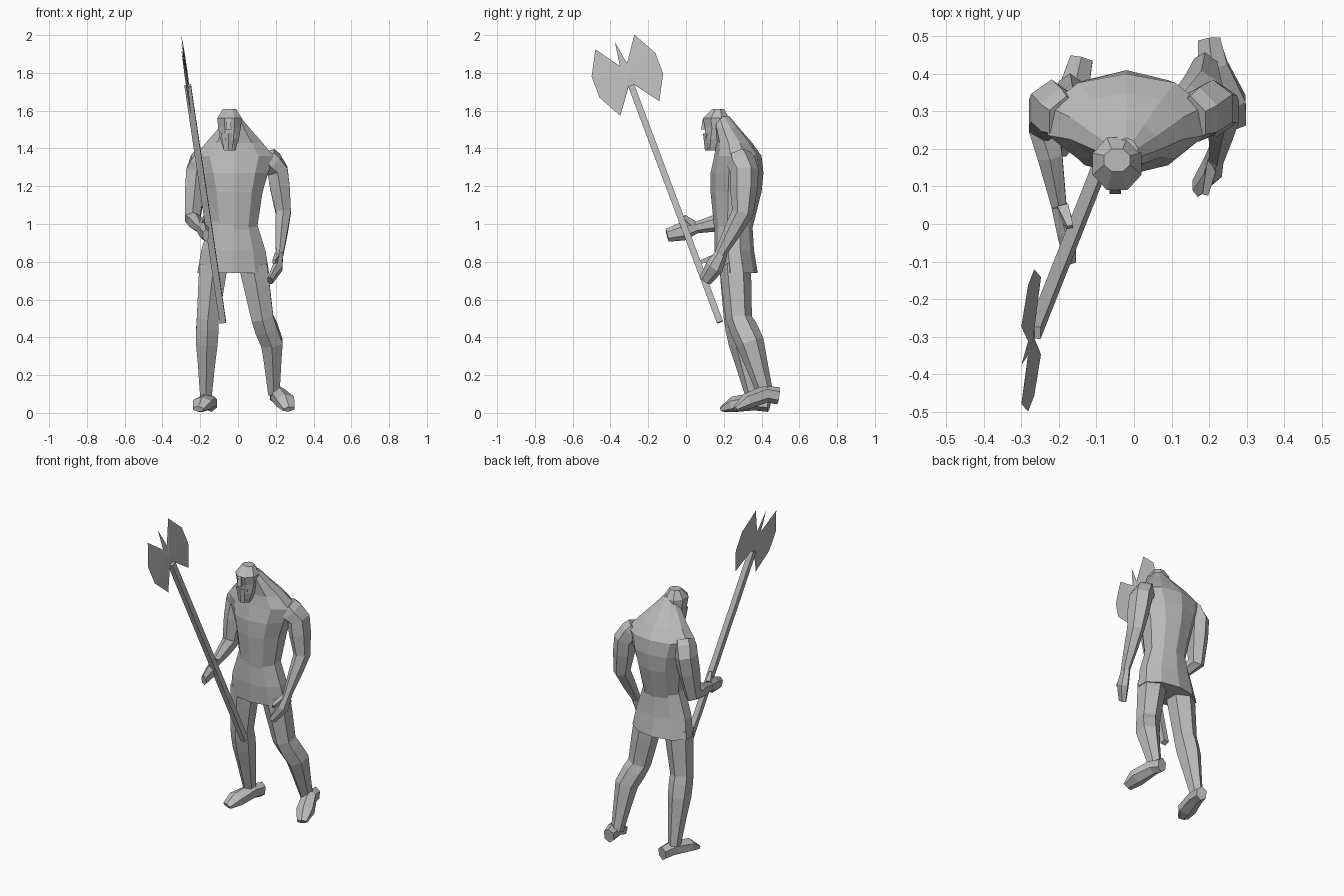
import bpy, bmesh, math
from mathutils import Vector

default_cube = bpy.data.objects.get("Cube")
if default_cube:
    bpy.data.objects.remove(default_cube)

shade = (.5, .5, .5, 1)
stone_grey = bpy.data.materials.new("stone_grey")
stone_grey.use_nodes = True
stone_grey.diffuse_color = shade
stone_grey.node_tree.nodes["Principled BSDF"].inputs["Base Color"].default_value = shade


def finish(name, bm):
    """Turn a bmesh into a flat-shaded grey object."""
    bmesh.ops.recalc_face_normals(bm, faces=bm.faces)
    mesh = bpy.data.meshes.new(name)
    bm.to_mesh(mesh)
    bm.free()
    mesh.materials.append(stone_grey)
    part = bpy.data.objects.new(name, mesh)
    bpy.context.collection.objects.link(part)


def section(centre, across, along, sides):
    """Flat-sided polygon filling the box spanned by two half-axis vectors."""
    angles = [math.tau * (i + .5) / sides for i in range(sides)]
    widest = max(math.cos(angle) for angle in angles)
    deepest = max(math.sin(angle) for angle in angles)
    return [centre + across * (math.cos(angle) / widest) + along * (math.sin(angle) / deepest)
            for angle in angles]


def skin(name, sections):
    """Join sections with quads and close both ends."""
    bm = bmesh.new()
    loops = [[bm.verts.new(point) for point in points] for points in sections]
    for lower, upper in zip(loops, loops[1:]):
        for i in range(len(lower)):
            bm.faces.new((lower[i - 1], lower[i], upper[i], upper[i - 1]))
    bm.faces.new(loops[0])
    bm.faces.new(loops[-1])
    finish(name, bm)


def body(name, middle, levels, sides):
    """Stack level sections given as height, half width, front and back."""
    skin(name, [section(Vector((middle, (front + back) / 2, height)),
                        Vector((width, 0, 0)), Vector((0, (back - front) / 2, 0)), sides)
                for height, width, front, back in levels])


def limb(name, joints, radii, depth, end_depth, bulge=0, sides=6):
    """Sweep a tapering tube through joints, with a muscle bulge inside each bone."""
    joints = [Vector(joint) for joint in joints]
    path = list(zip(joints, radii))
    if bulge:
        muscles = [(a.lerp(b, .4), (r + s) / 2 * (1 + bulge))
                   for (a, r), (b, s) in zip(path, path[1:])]
        path = [ring for pair in zip(path, muscles) for ring in pair] + path[-1:]
    last = len(path) - 1
    sections = []
    for i, (centre, radius) in enumerate(path):
        direction = (path[min(i + 1, last)][0] - path[max(i - 1, 0)][0]).normalized()
        across = Vector((1, 0, 0))
        across = (across - direction * direction.x).normalized()
        thickness = radius * (depth + (end_depth - depth) * i / last)
        sections.append(section(centre, across * radius,
                                direction.cross(across) * thickness, sides))
    skin(name, sections)


# Torso with broad sloping shoulders and thick neck, and the flared skirt below
body("torso", -.02, [
    (.97, .12, .15, .35), (1.17, .15, .13, .4), (1.27, .18, .13, .41),
    (1.36, .21, .15, .4), (1.43, .15, .16, .35), (1.51, .08, .15, .28),
    (1.57, .03, .15, .23)], sides=10)
body("tunic_skirt", -.025, [
    (.74, .19, .16, .38), (.86, .17, .15, .36), (1.02, .12, .15, .35)], sides=10)

# Head with brow, nose and beard
body("head", -.045, [
    (1.39, .03, .11, .17), (1.45, .05, .1, .2), (1.51, .06, .1, .23),
    (1.56, .065, .09, .23), (1.61, .035, .14, .2)], sides=8)
limb("nose", [(-.05, .1, 1.56), (-.05, .095, 1.5)], [.01, .015], depth=1, end_depth=1, sides=4)
body("beard", -.05, [(1.39, .025, .1, .16), (1.48, .04, .09, .16)], sides=6)

# Arms from shoulder cap to wrist: left hanging, right bent forward
arms = {
    "left": [(.15, .28, 1.36), (.21, .31, 1.28), (.24, .3, 1.06), (.22, .18, .84)],
    "right": [(-.18, .28, 1.36), (-.22, .31, 1.28), (-.24, .27, 1.03), (-.2, .05, .98)],
}
for side, joints in arms.items():
    limb(side + "_arm", joints, [.05, .055, .04, .02], depth=1.3, end_depth=1.5, bulge=.1)

# Hands from wrist to fingertips, each with a thumb
hands = {
    "left": [(.22, .19, .85), (.21, .15, .77), (.17, .1, .7)],
    "right": [(-.2, .05, .98), (-.18, -.02, .96), (-.17, -.1, .94)],
}
for side, joints in hands.items():
    limb(side + "_hand", joints, [.02, .025, .015], depth=1.6, end_depth=2.3)
thumbs = {
    "left": [(.21, .17, .83), (.19, .08, .8)],
    "right": [(-.19, .04, 1), (-.17, -.01, 1.04)],
}
for side, joints in thumbs.items():
    limb(side + "_thumb", joints, [.015, .008], depth=1.2, end_depth=1.2, sides=4)

# Legs from hip through knee and calf to ankle, the left one striding back
legs = {
    "left": [(.08, .26, .78), (.13, .28, .5), (.18, .34, .37), (.19, .42, .1)],
    "right": [(-.13, .26, .78), (-.16, .27, .5), (-.165, .3, .37), (-.17, .36, .08)],
}
for side, joints in legs.items():
    limb(side + "_leg", joints, [.075, .058, .057, .03], depth=1.1, end_depth=1.4, bulge=.03)

# Feet from heel to toe
feet = {
    "left": [(.2, .49, .09), (.21, .42, .1), (.25, .32, .06), (.27, .26, .02)],
    "right": [(-.14, .44, .05), (-.16, .36, .06), (-.19, .25, .045), (-.21, .19, .02)],
}
for side, joints in feet.items():
    limb(side + "_foot", joints, [.03, .04, .05, .03], depth=1.5, end_depth=.5)

# Long square shaft of the weapon, ending in the notch under the blade
foot_end, head_end = Vector((-.08, .18, .48)), Vector((-.27, -.3, 1.76))
axis = (head_end - foot_end).normalized()
limb("weapon_shaft", [foot_end, head_end - axis * .03], [.017, .017],
     depth=1, end_depth=1, sides=4)

# Thin double blade: half an outline mirrored across the shaft
across = Vector((1, 0, 0)).cross(axis).normalized()
half = [(.015, -.03), (.11, -.16), (.18, -.03), (.18, .09), (.11, .22), (.02, .09)]
outline = half + [(0, .22)] + [(-out, rise) for out, rise in reversed(half)]
bm = bmesh.new()
rim = [bm.verts.new(head_end + across * out + axis * rise) for out, rise in outline]
for cheek in (-.004, .004):
    hub = bm.verts.new(head_end + axis * .02 + Vector((cheek, 0, 0)))
    for i in range(len(rim)):
        bm.faces.new((rim[i - 1], rim[i], hub))
finish("weapon_blade", bm)
